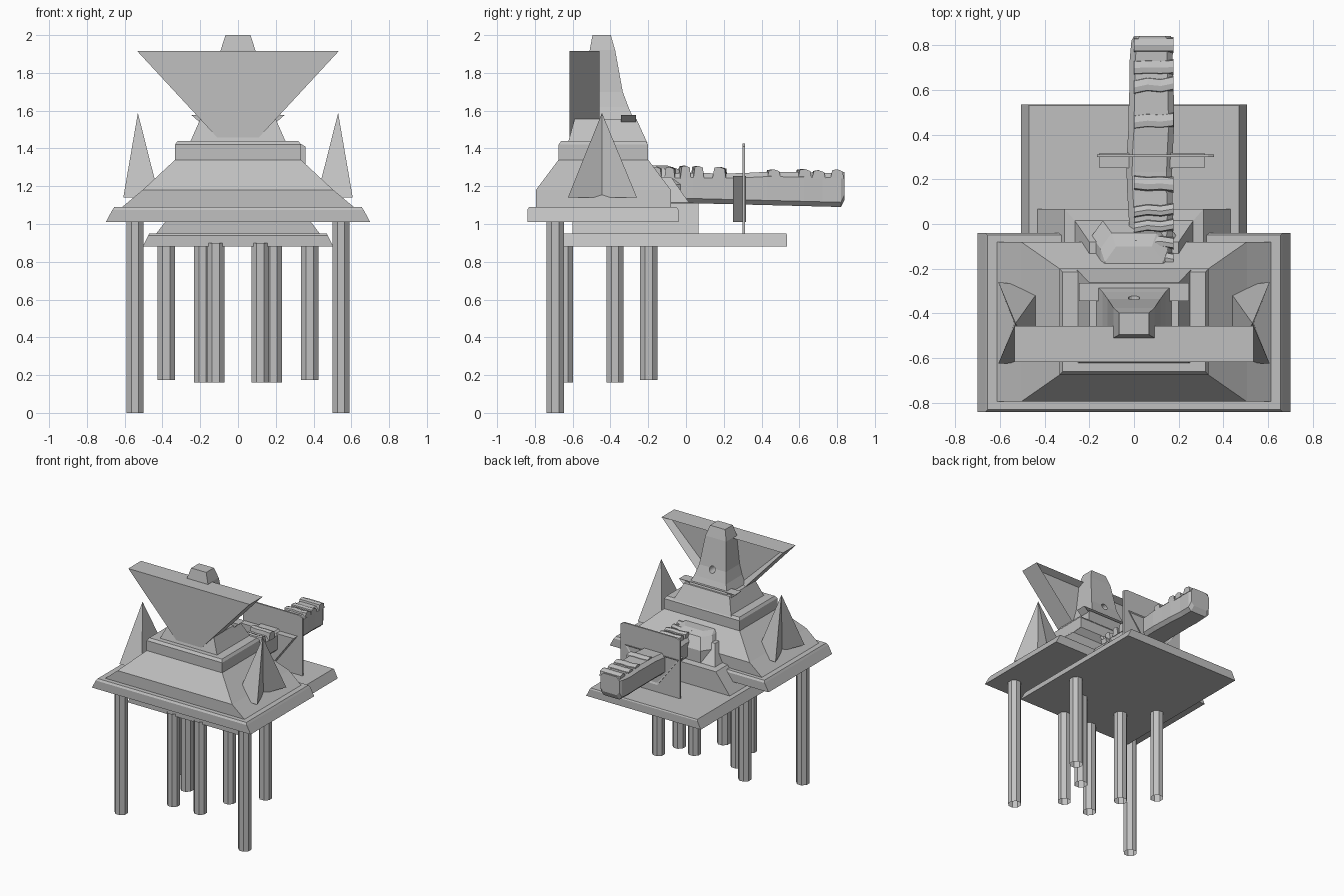
import bpy, bmesh, random
from math import pi, cos, sin
from mathutils import Vector

random.seed(4)
if "Cube" in bpy.data.objects:
    bpy.data.objects.remove(bpy.data.objects["Cube"])

grey = bpy.data.materials.new("plain grey")
grey.use_nodes = True
grey.diffuse_color = (0.53, 0.53, 0.53, 1)
grey.node_tree.nodes["Principled BSDF"].inputs["Base Color"].default_value = (0.53, 0.53, 0.53, 1)


def finish(name, bm):
    bmesh.ops.recalc_face_normals(bm, faces=bm.faces)
    mesh = bpy.data.meshes.new(name)
    bm.to_mesh(mesh)
    bm.free()
    mesh.materials.append(grey)
    obj = bpy.data.objects.new(name, mesh)
    bpy.context.collection.objects.link(obj)
    return obj


def loft(name, rings, caps=True):
    """Skin a row of closed rings that have equal point counts."""
    bm = bmesh.new()
    rows = [[bm.verts.new(p) for p in ring] for ring in rings]
    for a, b in zip(rows, rows[1:]):
        for i in range(len(a)):
            j = (i + 1) % len(a)
            bm.faces.new((a[i], a[j], b[j], b[i]))
    if caps:
        bm.faces.new(rows[0])
        bm.faces.new(rows[-1])
    return finish(name, bm)


def rect(z, x, y0, y1):
    return [(-x, y0, z), (x, y0, z), (x, y1, z), (-x, y1, z)]


def box(name, x0, x1, y0, y1, z0, z1):
    return loft(name, [[(x0, y0, z), (x1, y0, z), (x1, y1, z), (x0, y1, z)] for z in (z0, z1)])


def funnel_panel(name, cx, top, bottom, y0, y1, z0, z1, rim, depth):
    """Upside-down trapezoid plate with a recess in its back."""
    bm = bmesh.new()
    outline = [(-bottom, z0), (bottom, z0), (top, z1), (-top, z1)]
    front, back = [[bm.verts.new((cx + x, y, z)) for x, z in outline] for y in (y0, y1)]
    bm.faces.new(front)
    rear = bm.faces.new(back[::-1])
    for i in range(4):
        j = (i + 1) % 4
        bm.faces.new((front[i], back[i], back[j], front[j]))
    bmesh.ops.recalc_face_normals(bm, faces=bm.faces)
    bmesh.ops.inset_individual(bm, faces=[rear], thickness=rim, depth=-depth)
    return finish(name, bm)


def pillar(name, x, y, z0, z1, r=0.049):
    def ring(z):
        return [(x + r * cos(a), y + r * sin(a), z)
                for a in (pi / 8 + k * pi / 4 for k in range(8))]
    return loft(name, [ring(z0), ring(z1)], caps=False)


# Main platform and stepped roof
loft("main_platform", [rect(1.01, 0.70, -0.84, -0.04), rect(1.075, 0.665, -0.84, -0.04),
                       rect(1.09, 0.655, -0.83, -0.05)])
loft("main_roof", [rect(1.08, 0.625, -0.795, -0.08), rect(1.18, 0.505, -0.795, -0.08),
                   rect(1.34, 0.333, -0.675, -0.20), rect(1.42, 0.333, -0.675, -0.20),
                   rect(1.44, 0.32, -0.66, -0.215)])

# Tower on the roof
loft("tower_base", [rect(1.43, 0.255, -0.625, -0.205), rect(1.555, 0.20, -0.59, -0.262)])
tower = loft("tower", [rect(1.54, 0.175, -0.57, -0.27), rect(1.62, 0.14, -0.55, -0.305),
                       rect(1.70, 0.118, -0.53, -0.335), rect(1.92, 0.092, -0.51, -0.375),
                       rect(2.0, 0.066, -0.495, -0.398)])

# Round hole in the back of the tower
hole = [[(0.026 * cos(k * pi / 8), y, 1.69 + 0.026 * sin(k * pi / 8)) for k in range(16)]
        for y in (-0.40, -0.2)]
cutter = loft("hole_cutter", hole)
cutter.hide_render = True
cut = tower.modifiers.new("hole", "BOOLEAN")
cut.operation = "DIFFERENCE"
cut.object = cutter
bpy.context.view_layer.objects.active = tower
bpy.ops.object.modifier_apply(modifier="hole")
bpy.data.objects.remove(cutter)

# Funnel-shaped panels
funnel_panel("front_panel", 0, 0.535, 0.075, -0.617, -0.457, 1.42, 1.917, 0.06, 0.05)
funnel_panel("rear_panel", 0, 0.247, 0.09, -0.345, -0.265, 1.44, 1.577, 0.025, 0.025)
funnel_panel("shield_panel", 0.08, 0.235, 0.05, 0.25, 0.318, 1.01, 1.255, 0.03, 0.012)


# Creased spikes on both sides
def spike(name, side, s, cy, cz):
    bm = bmesh.new()
    tip = bm.verts.new((side * 0.53, cy, cz + 0.435 * s))
    base = [(0.605, -0.175), (0.535, 0), (0.605, 0.18), (0.42, 0.155), (0.42, -0.165)]
    ring = [bm.verts.new((side * (0.53 + (x - 0.53) * s), cy + y * s, cz)) for x, y in base]
    for i in range(5):
        bm.faces.new((ring[i], ring[(i + 1) % 5], tip))
    bm.faces.new(ring)
    finish(name, bm)


for side, label in ((1, "left"), (-1, "right")):
    spike(label + "_spike", side, 1.03, -0.445, 1.14)

# Rear lower platform and its roof
loft("lower_platform", [rect(0.88, 0.505, -0.67, 0.535), rect(0.94, 0.475, -0.67, 0.535),
                        rect(0.95, 0.47, -0.66, 0.53)])
loft("lower_roof", [rect(0.94, 0.44, -0.60, 0.067), rect(1.11, 0.31, -0.60, 0.067),
                    rect(1.115, 0.265, -0.55, 0.015), rect(1.25, 0.20, -0.50, -0.08)])


# Chamfered gun housing
def housing_ring(z, x, y):
    return [(-x, -0.3, z), (x, -0.3, z), (x, y - 0.07, z), (x - 0.05, y, z),
            (0.05 - x, y, z), (-x, y - 0.07, z)]


loft("gun_housing", [housing_ring(1.08, 0.19, 0.015), housing_ring(1.21, 0.19, 0.015),
                     housing_ring(1.29, 0.15, -0.04), housing_ring(1.31, 0.13, -0.10)])


# Barrel with slightly worn outline
def barrel_ring(y, x0, x1, z0, z1, c=0.025):
    return [(x0 + c, y, z0), (x1 - c, y, z0), (x1, y, z0 + c), (x1, y, z1 - c),
            (x1 - c, y, z1), (x0 + c, y, z1), (x0, y, z1 - c), (x0, y, z0 + c)]


rings = []
for k in range(11):
    t = k / 10
    j = random.uniform(-0.005, 0.005)
    rings.append(barrel_ring(-0.16 + 0.98 * t, -0.012 - 0.018 * sin(pi * t) + j, 0.175 + j,
                             1.115 - 0.025 * t, 1.272 + j))
rings.append(barrel_ring(0.84, 0.0, 0.165, 1.13, 1.275))
loft("barrel", rings)

# Uneven ribs over the barrel
for n, y in enumerate((-0.15, -0.08, -0.01, 0.06, 0.18, 0.46, 0.62, 0.70, 0.80)):
    top = (1.305 if y < 0.3 else 1.288) + random.uniform(-0.004, 0.004)
    w = 0.028 if y < 0.1 else 0.036
    skew = random.uniform(-0.012, 0.012)
    profile = [(-w, 1.24), (w, 1.24), (w * 0.8, top - 0.01), (0, top), (-w * 0.7, top - 0.004)]
    loft("barrel_rib_%d" % (n + 1), [[(x, y + dy + skew * f, z) for dy, z in profile]
                                     for x, f in ((0.0, -1), (0.06, 0.4), (0.12, -0.3), (0.177, 1))])

# Thin gun shield with clipped top corners
shield = [(-0.165, 0.945), (0.358, 0.945), (0.358, 1.41), (0.33, 1.425), (-0.135, 1.425), (-0.165, 1.41)]
loft("gun_shield", [[(x, y, z) for x, z in shield] for y in (0.299, 0.312)])

# Pillars underneath
for side, label in ((1, "left"), (-1, "right")):
    pillar(label + "_front_pillar", side * 0.545, -0.692, 0, 1.03)
    pillar(label + "_rear_pillar", side * 0.38, -0.197, 0.175, 0.9)
    pillar(label + "_middle_pillar", side * 0.187, -0.375, 0.16, 0.9)
    pillar(label + "_inner_pillar", side * 0.118, -0.643, 0.16, 0.9)
